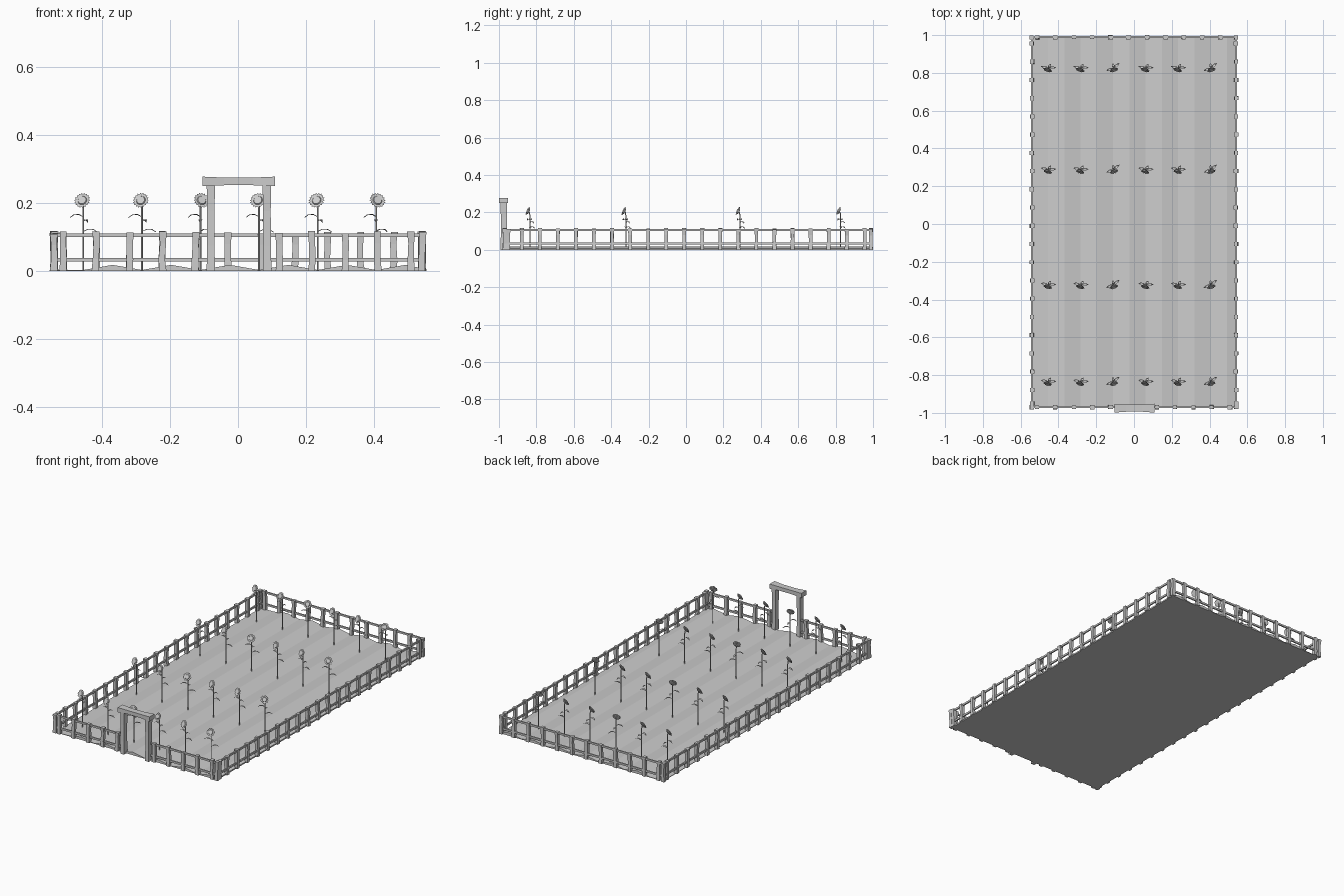
import bpy, bmesh, math, random
from mathutils import Vector, Matrix

random.seed(4)
cube = bpy.data.objects.get("Cube")
if cube:
    bpy.data.objects.remove(cube, do_unlink=True)

grey = bpy.data.materials.new("plain_grey")
grey.use_nodes = True
grey.diffuse_color = (0.6, 0.6, 0.6, 1)
grey.node_tree.nodes["Principled BSDF"].inputs["Base Color"].default_value = (0.6, 0.6, 0.6, 1)


def finish(bm, name):
    bmesh.ops.recalc_face_normals(bm, faces=bm.faces)
    mesh = bpy.data.meshes.new(name)
    bm.to_mesh(mesh)
    bm.free()
    mesh.materials.append(grey)
    obj = bpy.data.objects.new(name, mesh)
    bpy.context.collection.objects.link(obj)
    return obj


def loft(bm, rings):
    """Skin a closed tube through equal rings of points and cap its ends."""
    loops = [[bm.verts.new(p) for p in ring] for ring in rings]
    n = len(loops[0])
    for a, b in zip(loops, loops[1:]):
        for i in range(n):
            j = (i + 1) % n
            bm.faces.new((a[i], a[j], b[j], b[i]))
    bm.faces.new(loops[0][::-1])
    bm.faces.new(loops[-1])


def beam(bm, start, end, half_u, half_v, waist=1.0, jitter=0.0):
    """Square timber from start to end, pinched in the middle."""
    start, end = Vector(start), Vector(end)
    d = (end - start).normalized()
    v = Vector((0, 1, 0)) if abs(d.z) > 0.9 else Vector((0, 0, 1))
    u = v.cross(d).normalized()
    rings = []
    for t, s in ((0, 1), (0.3, waist), (0.7, waist), (1, 1)):
        c = start.lerp(end, t) + u * random.uniform(-jitter, jitter)
        s *= 1 + random.uniform(-jitter, jitter) * 30
        rings.append([c + u * half_u * s * a + v * half_v * s * b
                      for a, b in ((-1, -1), (1, -1), (1, 1), (-1, 1))])
    loft(bm, rings)


# Ploughed ground with ridges between the flower rows
W, FRONT, BACK = 0.54, -0.97, 0.99
COLS = [-0.454 + 0.172 * i for i in range(6)]
profile = [(-W, 0), (-W, 0.003)]
for x in COLS:
    profile += [(x, 0.003), (x + 0.086, 0.018)]
profile += [(W, 0.008), (W, 0)]
bm = bmesh.new()
loft(bm, [[(x, y, z) for x, z in profile] for y in (FRONT, BACK)])
finish(bm, "ground")

# Fences: posts on each side, then two rails
side_ys = [-0.95] + [-0.878 + 0.0965 * i for i in range(20)]
front_xs = [-0.513 + 0.097 * i for i in range(5)] + [0.12 + 0.097 * i for i in range(5)]
back_xs = [-0.513 + 0.097 * i for i in range(11)]
corners = [(x, y) for x in (-W, W) for y in (FRONT, BACK)]
fences = {
    "left": [(W, y) for y in side_ys],
    "right": [(-W, y) for y in side_ys],
    "front": [(x, FRONT) for x in front_xs],
    "back": [(x, BACK) for x in back_xs],
    "corner": corners,
}
for side, spots in fences.items():
    bm = bmesh.new()
    for x, y in spots:
        y = min(y, 0.988)
        beam(bm, (x, y, 0), (x, y, 0.113 + random.uniform(-0.004, 0.004)),
             0.0105, 0.0105, 0.88, 0.0025)
    finish(bm, side + "_fence_posts")

runs = {
    "left": [((W, FRONT), (W, BACK))],
    "right": [((-W, FRONT), (-W, BACK))],
    "back": [((-W, BACK), (W, BACK))],
    "front": [((-W, FRONT), (-0.08, FRONT)), ((0.085, FRONT), (W, FRONT))],
}
for side, spans in runs.items():
    bm = bmesh.new()
    for a, b in spans:
        for z in (0.105, 0.033):
            beam(bm, (*a, z), (*b, z), 0.004, 0.0055)
    finish(bm, side + "_fence_rails")

# Gateway: two stout posts and a pinched lintel
for name, x in (("right_gate_post", -0.08), ("left_gate_post", 0.085)):
    bm = bmesh.new()
    beam(bm, (x, -0.974, 0), (x, -0.974, 0.252), 0.0125, 0.018, 0.9, 0.001)
    finish(bm, name)
bm = bmesh.new()
beam(bm, (-0.104, -0.975, 0.263), (0.108, -0.975, 0.263), 0.0235, 0.014, 0.8)
finish(bm, "gate_lintel")


# Flower parts, built once around the stem base
def tube(bm, points, radius, sides=6):
    loft(bm, [[Vector(p) + Vector((math.cos(a), math.sin(a), 0)) * radius
               for a in (math.tau * i / sides for i in range(sides))] for p in points])


def leaf(bm, z, length, heading):
    """Arched pointed leaf with a fold along its middle."""
    turn = Matrix.Translation((0, 0, z)) @ Matrix.Rotation(heading, 4, 'Z')
    rows = []
    for t, wide, rise in ((0, 0.001, 0), (0.35, 0.007, 0.007), (0.7, 0.006, 0.006), (1, 0.0005, -0.002)):
        rows.append([bm.verts.new(turn @ Vector((t * length, s * wide, rise + abs(s) * 0.002)))
                     for s in (-1, 0, 1)])
    for a, b in zip(rows, rows[1:]):
        for i in range(2):
            bm.faces.new((a[i], a[i + 1], b[i + 1], b[i]))


stem = bmesh.new()
tube(stem, [(0, 0, 0), (0, 0, 0.12), (0, 0, 0.185), (0, -0.002, 0.2), (0, -0.008, 0.205)], 0.0028)
stem_mesh = finish(stem, "flower_stem")

leaves = bmesh.new()
for z, length, degrees in ((0.158, 0.04, 185), (0.143, 0.025, 75), (0.115, 0.042, 20)):
    leaf(leaves, z, length, math.radians(degrees))
leaves_mesh = finish(leaves, "flower_leaves")

# Seed disc with a ring of pointed petals, tipped forward and a little up
head = bmesh.new()
bmesh.ops.create_cone(head, cap_ends=True, segments=16, radius1=0.016, radius2=0.012,
                      depth=0.007)
for i in range(18):
    spin = Matrix.Rotation(math.tau * i / 18, 4, 'Z')
    pts = [(0.012, -0.003, 0), (0.019, -0.004, 0.001), (0.0245, 0, 0.002),
           (0.019, 0.004, 0.001), (0.012, 0.003, 0)]
    head.faces.new([head.verts.new(spin @ Vector(p)) for p in pts])
head.transform(Matrix.Translation((0, -0.01, 0.207)) @ Matrix.Rotation(math.radians(65), 4, 'X'))
head_mesh = finish(head, "flower_head")

# Plant the rows, every third flower turned the other way
parts = [stem_mesh, leaves_mesh, head_mesh]
for r, y in enumerate((-0.835, -0.322, 0.288, 0.826)):
    for c, x in enumerate(COLS):
        yaw = math.radians(18 if c % 3 == 2 else -17)
        for part in parts:
            obj = part
            if r or c:
                obj = part.copy()
                bpy.context.collection.objects.link(obj)
                obj.name = f"{part.name}_{r + 1}_{c + 1}"
            obj.location = (x, y, 0)
            obj.rotation_euler = (0, 0, yaw)
